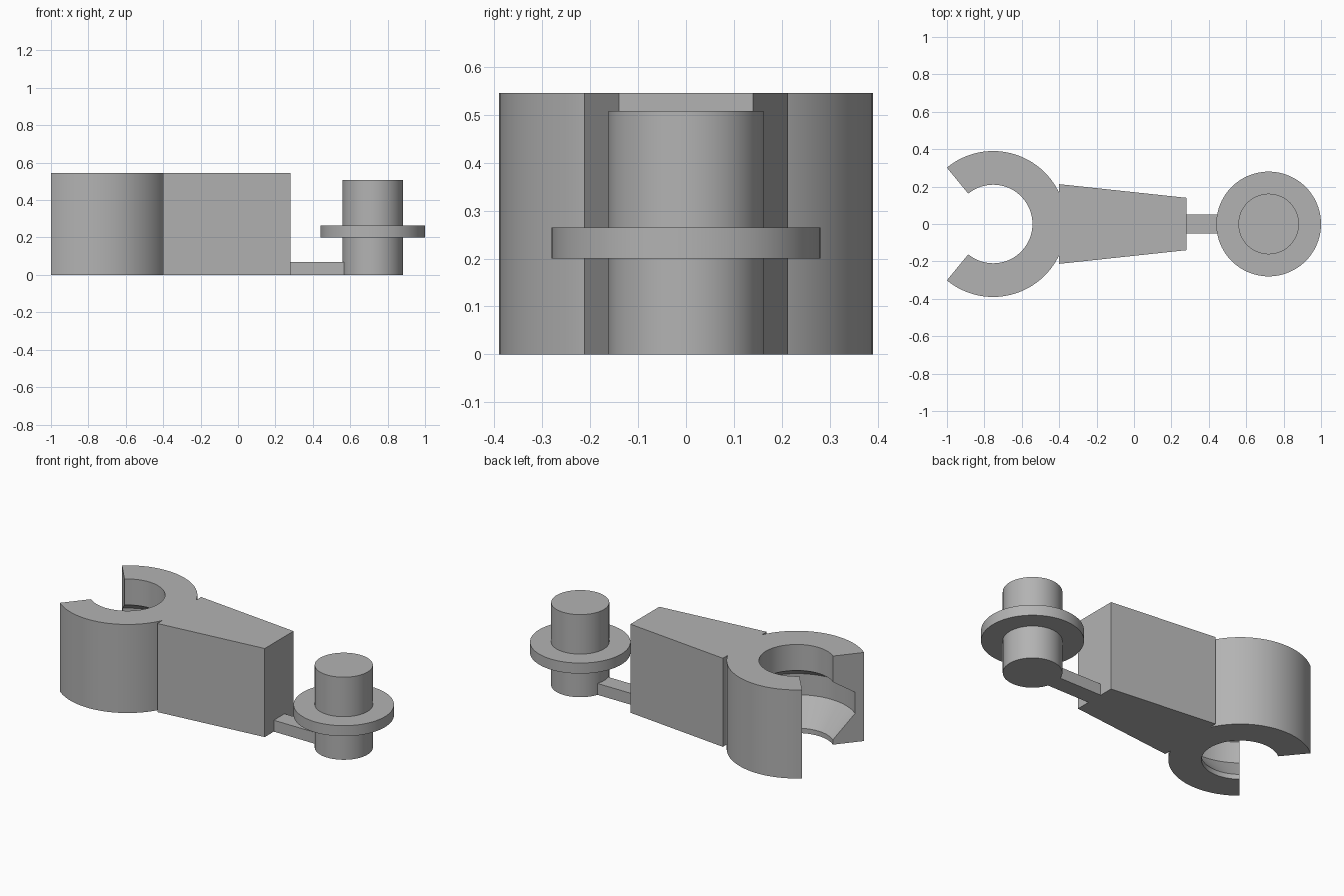
import bpy, bmesh
from math import radians, cos, sin, tau

cube = bpy.data.objects.get("Cube")
if cube:
    bpy.data.objects.remove(cube, do_unlink=True)

grey = bpy.data.materials.new("plain grey")
grey.use_nodes = True
colour = (0.45, 0.45, 0.45, 1)
grey.diffuse_color = colour
grey.node_tree.nodes["Principled BSDF"].inputs["Base Color"].default_value = colour

HEIGHT = 0.545


def finish(name, bm):
    """Turn a bmesh into a grey object with sharp-edged smooth shading."""
    bmesh.ops.recalc_face_normals(bm, faces=bm.faces)
    mesh = bpy.data.meshes.new(name)
    bm.to_mesh(mesh)
    bm.free()
    mesh.materials.append(grey)
    obj = bpy.data.objects.new(name, mesh)
    bpy.context.collection.objects.link(obj)
    return obj


def smooth(obj):
    bpy.ops.object.select_all(action="DESELECT")
    obj.select_set(True)
    bpy.context.view_layer.objects.active = obj
    bpy.ops.object.shade_smooth_by_angle(angle=radians(25))


def prism(name, outline, z0, z1):
    """Extrude a flat outline upwards."""
    bm = bmesh.new()
    face = bm.faces.new([bm.verts.new((x, y, z0)) for x, y in outline])
    top = bmesh.ops.extrude_face_region(bm, geom=[face])["geom"]
    bmesh.ops.translate(bm, vec=(0, 0, z1 - z0),
                        verts=[v for v in top if isinstance(v, bmesh.types.BMVert)])
    return finish(name, bm)


def revolve(name, profile, centre_x, half_angle=None, steps=96):
    """Turn a closed (radius, z) profile about z; capped when only a part turn."""
    bm = bmesh.new()
    full = half_angle is None
    sweep = tau if full else 2 * half_angle
    start = 0 if full else -half_angle
    rings = []
    for i in range(steps if full else steps + 1):
        a = start + sweep * i / steps
        rings.append([bm.verts.new((centre_x + r * cos(a), r * sin(a), z))
                      for r, z in profile])
    pairs = list(zip(rings, rings[1:]))
    if full:
        pairs.append((rings[-1], rings[0]))
    n = len(profile)
    for a, b in pairs:
        for j in range(n):
            k = (j + 1) % n
            bm.faces.new((a[j], a[k], b[k], b[j]))
    if not full:
        bm.faces.new(rings[0])
        bm.faces.new(rings[-1])
    bmesh.ops.remove_doubles(bm, verts=bm.verts, dist=1e-5)
    return finish(name, bm)


def join(target, other):
    """Union the other solid into the target and drop it."""
    mod = target.modifiers.new("union", "BOOLEAN")
    mod.operation, mod.solver, mod.object = "UNION", "EXACT", other
    bpy.ops.object.select_all(action="DESELECT")
    bpy.context.view_layer.objects.active = target
    target.select_set(True)
    bpy.ops.object.modifier_apply(modifier=mod.name)
    bpy.data.objects.remove(other, do_unlink=True)


# Open snap ring with a tapered groove inside
ring_profile = [(0.39, 0), (0.39, HEIGHT), (0.21, HEIGHT), (0.21, 0.385),
                (0.338, 0.306), (0.338, 0.176), (0.21, 0.03), (0.21, 0)]
clip = revolve("clip_body", ring_profile, -0.753, radians(129.4))

# Tapered block fused to the ring
block = prism("block", [(-0.4, -0.213), (0.28, -0.14), (0.28, 0.14), (-0.4, 0.213)],
              0, HEIGHT)
join(clip, block)
smooth(clip)

# Thin bridge to the pin
prism("bridge", [(0.28, -0.052), (0.6, -0.052), (0.6, 0.052), (0.28, 0.052)], 0, 0.07)

# Pin with a flange around it
pin_profile = [(0, 0), (0.162, 0), (0.162, 0.2), (0.28, 0.2), (0.28, 0.265),
               (0.162, 0.265), (0.162, 0.508), (0, 0.508)]
pin = revolve("flanged_pin", pin_profile, 0.72)
# Remove the zero-length axis edges left by the turn
bm = bmesh.new()
bm.from_mesh(pin.data)
bmesh.ops.dissolve_degenerate(bm, edges=bm.edges, dist=1e-6)
bm.to_mesh(pin.data)
bm.free()
smooth(pin)
